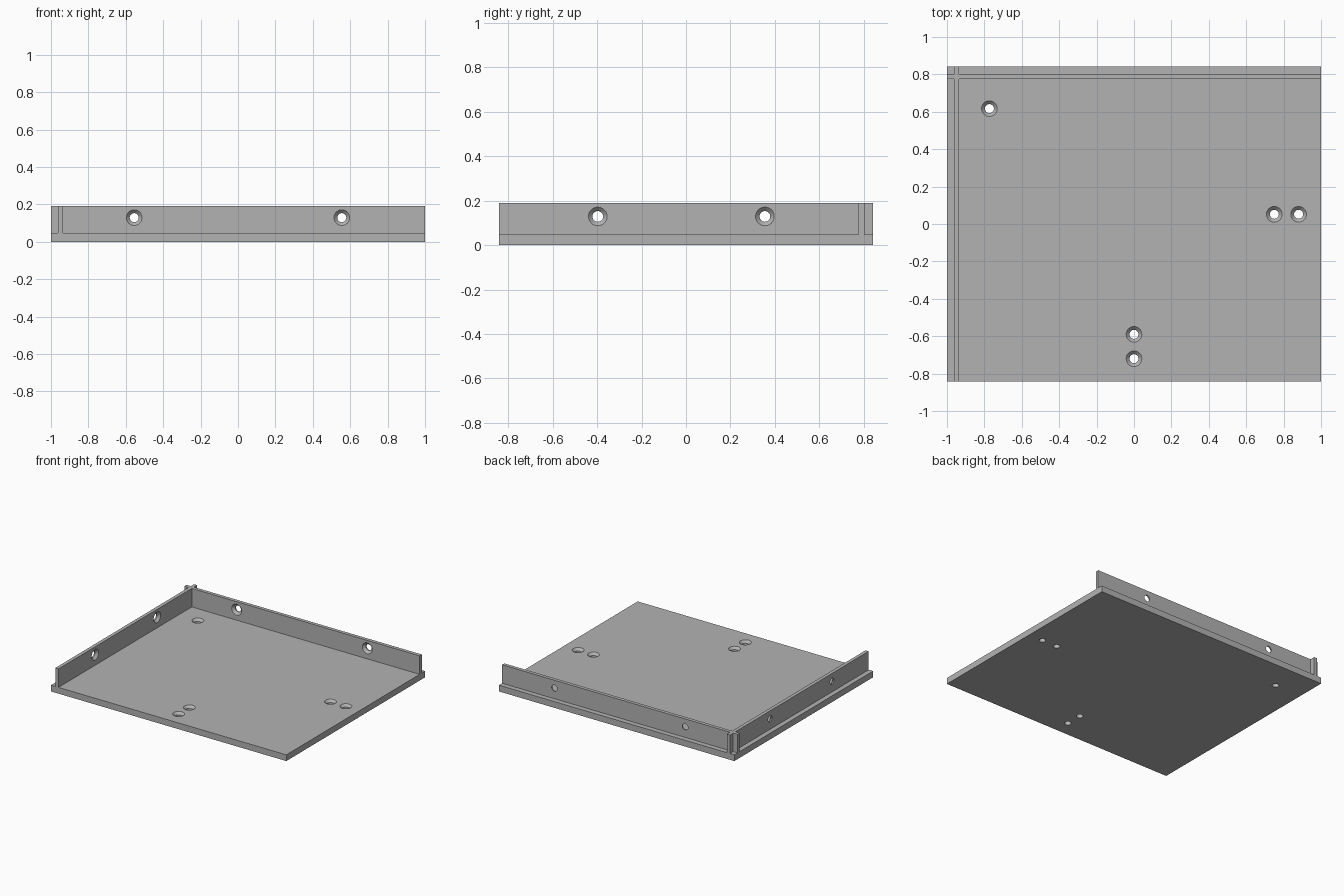
import bpy, bmesh, math
from mathutils import Matrix, Vector

if "Cube" in bpy.data.objects:
    bpy.data.objects.remove(bpy.data.objects["Cube"], do_unlink=True)

HALF_X, HALF_Y = 1.0, 0.842
PLATE_TOP, WALL_TOP = 0.048, 0.19
LEFT, LEFT_IN = -0.963, -0.936      # side fence thickness in x
BACK_IN, BACK = 0.776, 0.803        # rear fence thickness in y
SINK_R, BORE_R = 0.042, 0.024       # countersink and bore radii

grey = bpy.data.materials.new("light grey")
grey.use_nodes = True
colour = (0.45, 0.45, 0.45, 1)
grey.diffuse_color = colour
grey.node_tree.nodes["Principled BSDF"].inputs["Base Color"].default_value = colour


def make_object(name, bm):
    bmesh.ops.recalc_face_normals(bm, faces=bm.faces)
    mesh = bpy.data.meshes.new(name)
    bm.to_mesh(mesh)
    bm.free()
    obj = bpy.data.objects.new(name, mesh)
    bpy.context.collection.objects.link(obj)
    mesh.materials.append(grey)
    return obj


def extrude_outline(name, outline, bottom, top):
    bm = bmesh.new()
    face = bm.faces.new([bm.verts.new((x, y, bottom)) for x, y in outline])
    out = bmesh.ops.extrude_face_region(bm, geom=[face])
    verts = [v for v in out["geom"] if isinstance(v, bmesh.types.BMVert)]
    bmesh.ops.translate(bm, verts=verts, vec=(0, 0, top - bottom))
    return make_object(name, bm)


def drill(target, holes):
    """Cut countersunk holes; each hole is (surface point, outward direction)."""
    bm = bmesh.new()
    lip, depth = 0.005, 0.08
    profile = [(0, lip), (SINK_R + lip, lip), (BORE_R, BORE_R - SINK_R),
               (BORE_R, -depth), (0, -depth)]
    for point, direction in holes:
        verts = [bm.verts.new((r, 0, z)) for r, z in profile]
        edges = [bm.edges.new(pair) for pair in zip(verts, verts[1:])]
        before = set(bm.verts) - set(verts)
        bmesh.ops.spin(bm, geom=verts + edges, cent=(0, 0, 0), axis=(0, 0, 1),
                       angle=math.tau, steps=32)
        new = [v for v in bm.verts if v not in before]
        bmesh.ops.remove_doubles(bm, verts=new, dist=0.0001)
        new = [v for v in bm.verts if v not in before]
        turn = Vector(direction).to_track_quat("Z", "Y").to_matrix().to_4x4()
        bmesh.ops.transform(bm, verts=new, matrix=Matrix.Translation(point) @ turn)
    cutter = make_object("hole_cutter", bm)
    cutter.hide_render = True
    cut = target.modifiers.new("holes", "BOOLEAN")
    cut.operation, cut.solver, cut.object = "DIFFERENCE", "EXACT", cutter
    bpy.ops.object.select_all(action="DESELECT")
    bpy.context.view_layer.objects.active = target
    target.select_set(True)
    bpy.ops.object.modifier_apply(modifier=cut.name)
    bpy.data.objects.remove(cutter, do_unlink=True)
    bpy.ops.object.shade_smooth_by_angle(angle=math.radians(30))


# Flat base plate with five countersunk holes
plate = extrude_outline("base_plate", [(-HALF_X, -HALF_Y), (HALF_X, -HALF_Y),
                                       (HALF_X, HALF_Y), (-HALF_X, HALF_Y)], 0, PLATE_TOP)
plate_holes = [(-0.773, 0.617), (0.75, 0.052), (0.88, 0.052), (0, -0.59), (0, -0.72)]
drill(plate, [((x, y, PLATE_TOP), (0, 0, 1)) for x, y in plate_holes])

# Two thin fences crossing near the rear corner, countersunk from inside
cross = [(LEFT, -HALF_Y), (LEFT_IN, -HALF_Y), (LEFT_IN, BACK_IN), (HALF_X, BACK_IN),
         (HALF_X, BACK), (LEFT_IN, BACK), (LEFT_IN, HALF_Y), (LEFT, HALF_Y),
         (LEFT, BACK), (-HALF_X, BACK), (-HALF_X, BACK_IN), (LEFT, BACK_IN)]
fences = extrude_outline("crossed_fences", cross, PLATE_TOP, WALL_TOP)
HOLE_Z = 0.129
drill(fences, [((x, BACK_IN, HOLE_Z), (0, -1, 0)) for x in (-0.555, 0.555)]
      + [((LEFT_IN, y, HOLE_Z), (1, 0, 0)) for y in (-0.397, 0.355)])
